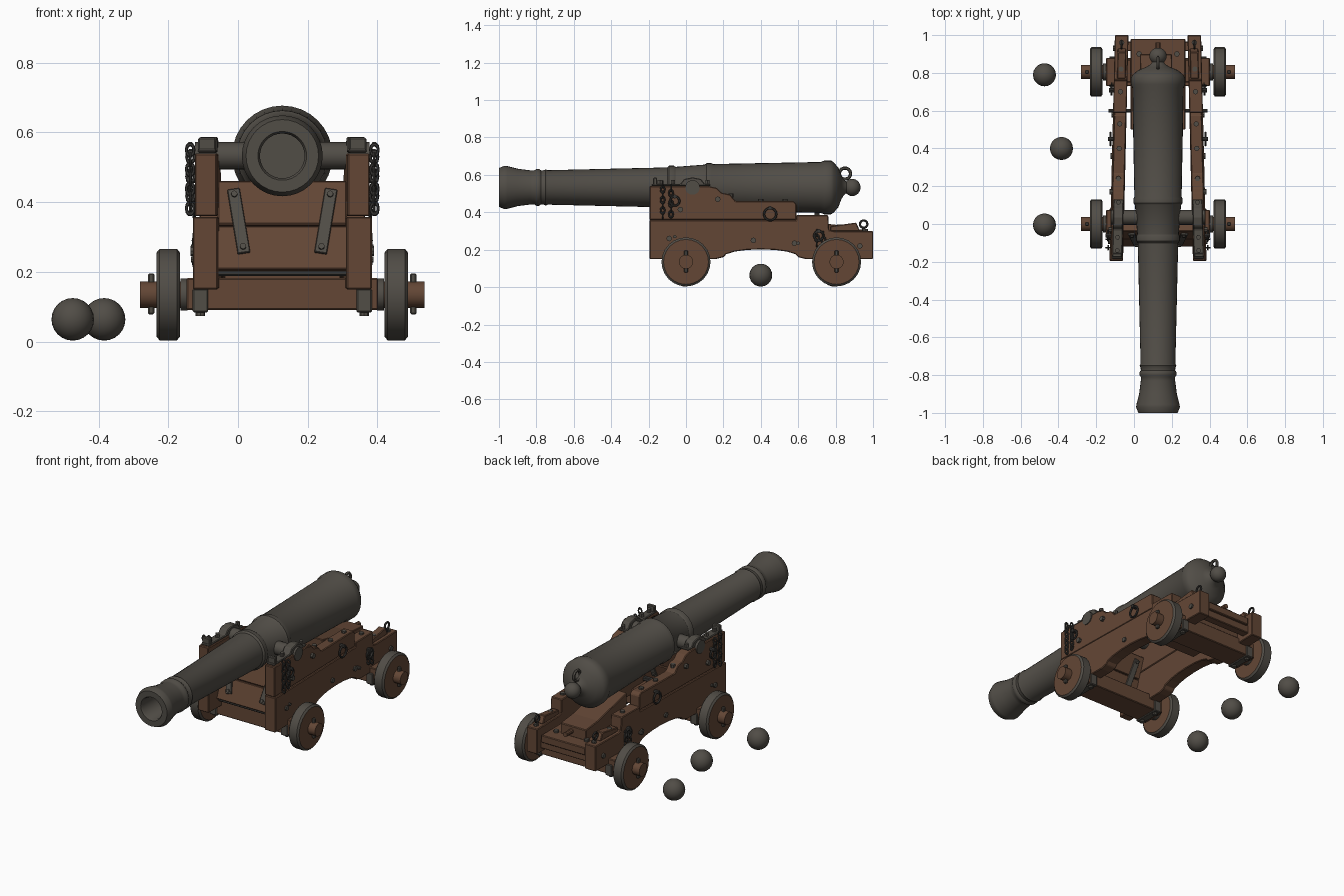
import bpy, bmesh, math
from mathutils import Vector, Matrix

cube = bpy.data.objects.get("Cube")
if cube:
    bpy.data.objects.remove(cube, do_unlink=True)

CX = 0.127           # centre line of the gun
AXIS_Z = 0.533       # height of the bore
AXLES = {"front": 0.0, "rear": 0.805}
SIDES = {"left": 1, "right": -1}


def material(name, rgb):
    m = bpy.data.materials.new(name)
    m.use_nodes = True
    m.diffuse_color = (*rgb, 1)
    m.node_tree.nodes["Principled BSDF"].inputs["Base Color"].default_value = (*rgb, 1)
    return m


WOOD = material("brown wood", (0.125, 0.062, 0.036))
IRON = material("grey iron", (0.082, 0.074, 0.062))
DARK = material("dark iron", (0.04, 0.038, 0.035))


def finish(name, bm, mats, smooth=False, bevel=0):
    bmesh.ops.recalc_face_normals(bm, faces=bm.faces)
    mesh = bpy.data.meshes.new(name)
    bm.to_mesh(mesh)
    bm.free()
    ob = bpy.data.objects.new(name, mesh)
    bpy.context.collection.objects.link(ob)
    for m in mats:
        mesh.materials.append(m)
    if bevel:
        mod = ob.modifiers.new("soft edges", 'BEVEL')
        mod.width, mod.segments = bevel, 1
    if smooth:
        bpy.ops.object.select_all(action='DESELECT')
        ob.select_set(True)
        bpy.context.view_layer.objects.active = ob
        bpy.ops.object.shade_smooth_by_angle(angle=math.radians(35))
    return ob


def box(name, centre, size, mat, rot=None, bevel=0.004):
    bm = bmesh.new()
    m = Matrix.Translation(centre) @ (rot or Matrix()) @ Matrix.Diagonal((*size, 1))
    bmesh.ops.create_cube(bm, size=1, matrix=m)
    return finish(name, bm, [mat], bevel=bevel)


def lathe(name, profile, origin, axis, mats, segments=24, rule=None):
    """Turn (radius, distance) pairs about an axis."""
    bm = bmesh.new()
    m = Matrix.Translation(origin) @ Vector(axis).to_track_quat('Z', 'Y').to_matrix().to_4x4()
    verts = [bm.verts.new(m @ Vector((r, 0, d))) for r, d in profile]
    edges = [bm.edges.new(p) for p in zip(verts, verts[1:])]
    bmesh.ops.spin(bm, geom=verts + edges, cent=origin, axis=Vector(axis),
                   angle=math.tau, steps=segments, use_duplicate=False)
    bmesh.ops.remove_doubles(bm, verts=bm.verts, dist=0.0003)
    bm.normal_update()
    if rule:
        for f in bm.faces:
            f.material_index = rule(f)
    return finish(name, bm, mats, smooth=True)


def rod(name, start, end, radius, mat, segments=10):
    a, b = Vector(start), Vector(end)
    return lathe(name, [(0, 0), (radius, 0), (radius, (b - a).length), (0, (b - a).length)],
                 a, (b - a).normalized(), [mat], segments)


def ring(name, centre, major, minor, axis, mat, stretch=1, segments=14):
    bm = bmesh.new()
    m = Matrix.Translation(centre) @ Matrix.Diagonal((1, 1, stretch, 1)) \
        @ Vector(axis).to_track_quat('Z', 'Y').to_matrix().to_4x4()
    loops = []
    for i in range(segments):
        a = math.tau * i / segments
        loops.append([bm.verts.new(m @ Vector(((major + minor * math.cos(b)) * math.cos(a),
                                               (major + minor * math.cos(b)) * math.sin(a),
                                               minor * math.sin(b))))
                      for b in (math.tau * j / 6 for j in range(6))])
    for i in range(segments):
        p, q = loops[i], loops[(i + 1) % segments]
        for j in range(6):
            k = (j + 1) % 6
            bm.faces.new((p[j], p[k], q[k], q[j]))
    return finish(name, bm, [mat], smooth=True)


def side_x(s, offset, y):
    """The cheeks draw together towards the back."""
    return CX + s * (offset - 0.024 * (y + 0.2))


def plank(name, outline, s, inner, outer, mat):
    """Extrude a (y, z) outline between two distances from the centre line."""
    bm = bmesh.new()
    a = [bm.verts.new((side_x(s, inner, y), y, z)) for y, z in outline]
    b = [bm.verts.new((side_x(s, outer, y), y, z)) for y, z in outline]
    bm.faces.new(a)
    bm.faces.new(b[::-1])
    for i in range(len(a)):
        j = (i + 1) % len(a)
        bm.faces.new((a[i], b[i], b[j], a[j]))
    return finish(name, bm, [mat], bevel=0.004)


# Barrel with bore, mouldings and rear knob
barrel = [(0, 0.45), (0.064, 0.45), (0.064, 0.01), (0.07, 0), (0.104, 0), (0.116, 0.03), (0.114, 0.045),
          (0.1, 0.1), (0.091, 0.17), (0.091, 0.19), (0.098, 0.2), (0.098, 0.215), (0.091, 0.225),
          (0.092, 0.24), (0.097, 0.25), (0.092, 0.26), (0.107, 0.9), (0.116, 0.91), (0.116, 0.935),
          (0.11, 0.945), (0.122, 1.1), (0.13, 1.11), (0.13, 1.135), (0.125, 1.145), (0.136, 1.72),
          (0.144, 1.74), (0.144, 1.775), (0.134, 1.79), (0.105, 1.815), (0.065, 1.83), (0.04, 1.845),
          (0.029, 1.86)]
barrel += [(0.046 * math.sin(a), 1.889 - 0.044 * math.cos(a))
           for a in (math.radians(45 + 15 * i) for i in range(10))]
lathe("barrel", barrel, (CX, -1, AXIS_Z), (0, 1, 0), [IRON], 32)
ring("breech_loop", (CX, 0.85, 0.607), 0.03, 0.009, (1, 0, 0), IRON)
rod("vent_pin", (CX, 0.76, 0.66), (CX, 0.76, 0.675), 0.012, IRON)
rod("trunnions", (CX - 0.25, 0.035, AXIS_Z), (CX + 0.25, 0.035, AXIS_Z), 0.039, IRON, 20)

# Outlines of the stepped cheeks
lower = [(-0.195, 0.15), (-0.195, 0.358), (0.59, 0.358), (0.59, 0.385), (0.76, 0.385), (0.765, 0.305),
         (0.79, 0.3), (1, 0.3), (1, 0.15), (0.64, 0.15)]
lower += [(0.4 + 0.2 * math.cos(a), 0.16 + 0.042 * math.sin(a))
          for a in (math.pi * i / 8 for i in range(9))] + [(0.16, 0.15)]
upper = [(-0.195, 0.36), (-0.195, 0.54), (0.12, 0.54), (0.165, 0.53), (0.19, 0.505), (0.235, 0.495),
         (0.265, 0.46), (0.575, 0.46), (0.59, 0.445), (0.59, 0.36)]

for side, s in SIDES.items():
    plank(f"{side}_cheek_lower", lower, s, 0.185, 0.257, WOOD)
    plank(f"{side}_cheek_upper", upper, s, 0.187, 0.251, WOOD)
    plank(f"{side}_step_wedge", [(0.77, 0.3), (0.77, 0.325), (0.91, 0.345), (0.93, 0.3)], s, 0.195, 0.24, WOOD)

    # Iron cap over the trunnion
    cap = [(-0.185, 0.541), (-0.185, 0.552), (-0.03, 0.552), (-0.01, 0.578), (0.035, 0.587),
           (0.08, 0.578), (0.1, 0.552), (0.13, 0.552), (0.13, 0.541)]
    plank(f"{side}_trunnion_cap", cap, s, 0.19, 0.243, IRON)
    for y in (-0.14, -0.07, 0.115):
        x = side_x(s, 0.217, y)
        rod(f"{side}_cap_bolt", (x, y, 0.545), (x, y, 0.572), 0.013, IRON, 6)
    box(f"{side}_cap_key", (side_x(s, 0.217, -0.16), -0.165, 0.565), (0.05, 0.022, 0.04), IRON)

    # Bolt heads on the cheek sides and tops
    for y, z in ((-0.09, 0.26), (-0.03, 0.415), (0.58, 0.235), (0.36, 0.25), (0.93, 0.22), (0.17, 0.47)):
        x = side_x(s, 0.25, y)
        rod(f"{side}_cheek_bolt", (x, y, z), (x + s * 0.016, y, z), 0.015, IRON, 8)
    for y, z in ((0.24, 0.49), (0.4, 0.46), (0.53, 0.46), (0.7, 0.385), (0.82, 0.325), (0.96, 0.3)):
        x = side_x(s, 0.22, y)
        rod(f"{side}_top_bolt", (x, y, z - 0.01), (x, y, z + 0.01), 0.014, IRON, 8)

    # Rings and hanging chains
    for y, z, r in ((0.45, 0.39, 0.033), (-0.06, 0.46, 0.025), (0.71, 0.275, 0.025)):
        x = side_x(s, 0.268, y)
        ring(f"{side}_tackle_ring", (x, y, z), r, 0.006, (1, 0, 0), DARK)
        rod(f"{side}_ring_eye", (x - s * 0.03, y, z + r), (x + s * 0.012, y, z + r), 0.011, DARK, 8)
    for y, top, count in ((-0.125, 0.55, 7), (-0.08, 0.53, 6), (0.7, 0.29, 3), (0.735, 0.28, 3)):
        for i in range(count):
            axis = (1, 0, 0) if i % 2 else (0, 1, 0)
            ring(f"{side}_chain_link", (side_x(s, 0.266, y), y, top - 0.028 * i),
                 0.011, 0.0045, axis, DARK, 1.5, 10)
    x = side_x(s, 0.22, 0.95)
    ring(f"{side}_rear_eye", (x, 0.95, 0.337), 0.02, 0.006, (1, 0, 0), DARK)
    rod(f"{side}_rear_eye_stem", (x, 0.95, 0.29), (x, 0.95, 0.318), 0.008, DARK, 8)

    # Wheels: wooden faces with an iron tread
    for end, y in AXLES.items():
        wheel = [(0, 0.293), (0.12, 0.293), (0.131, 0.302), (0.131, 0.352), (0.12, 0.361), (0, 0.361)]
        lathe(f"{end}_{side}_wheel", wheel, (CX, y, 0.135), (s, 0, 0), [WOOD, IRON], 24,
              lambda f: int(abs(f.normal.x) < 0.9))
        rod(f"{end}_{side}_axle_arm", (CX + s * 0.24, y, 0.135), (CX + s * 0.408, y, 0.135), 0.038, WOOD, 16)
        box(f"{end}_{side}_linch_pin", (CX + s * 0.376, y, 0.137), (0.018, 0.02, 0.118), IRON)
        lathe(f"{end}_{side}_axle_collar", [(0.038, 0), (0.046, 0), (0.046, 0.02), (0.038, 0.02)],
              (CX + s * 0.272, y, 0.135), (s, 0, 0), [IRON], 16)
        box(f"{end}_{side}_axle_strap", (CX + s * 0.235, y, 0.118), (0.045, 0.165, 0.068), IRON)
        for dy in (-0.055, 0.055):
            x = CX + s * 0.235
            rod(f"{end}_{side}_strap_bolt", (x, y + dy, 0.074), (x, y + dy, 0.09), 0.014, IRON, 8)

# Axle beams and tie rods
for end, y in AXLES.items():
    box(f"{end}_axle_beam", (CX, y, 0.137), (0.55, 0.15, 0.092), WOOD)
for y, z in ((0.6, 0.235), (-0.06, 0.27)):
    rod("tie_rod", (CX - 0.262, y, z), (CX + 0.262, y, z), 0.009, IRON)

# Leaning front boards with iron straps on both faces
lean = Matrix.Rotation(math.radians(-18), 4, 'X')
up = lean @ Vector((0, 0, 1))
out = lean @ Vector((0, -1, 0))
mid = Vector((CX, -0.05, 0.325))
for name, d, w in (("upper_front_board", 0.068, 0.372), ("lower_front_board", -0.067, 0.38)):
    box(name, mid + up * d, (w, 0.06, 0.132), WOOD, lean)
for s in SIDES.values():
    for face in (1, -1):
        turn = lean @ Matrix.Rotation(s * math.radians(9), 4, 'Y')
        pos = mid + out * face * 0.034 + Vector((s * 0.125, 0, 0.01))
        box("board_strap", pos, (0.036, 0.012, 0.195), IRON, turn, 0.002)
        for d in (-0.08, 0.08):
            p = pos + (turn @ Vector((0, 0, d)))
            rod("strap_rivet", p, p + out * face * 0.014, 0.009, IRON, 8)
box("front_sill", (CX, -0.07, 0.2), (0.38, 0.07, 0.022), DARK)

# Rear bed, transom and wedge under the breech
box("rear_bed", (CX, 0.74, 0.24), (0.29, 0.48, 0.045), WOOD)
box("rear_transom", (CX, 0.81, 0.2), (0.34, 0.12, 0.06), WOOD)
box("rear_sill", (CX, 0.94, 0.2), (0.33, 0.05, 0.05), WOOD)
plank("breech_wedge", [(0.5, 0.26), (0.5, 0.395), (0.78, 0.335), (0.9, 0.325), (0.9, 0.26)], 1, -0.07, 0.1, WOOD)
rod("wedge_handle", (CX, 0.89, 0.295), (CX, 0.96, 0.295), 0.014, WOOD)
for s in SIDES.values():
    rod("bed_bolt", (CX + s * 0.1, 0.9, 0.255), (CX + s * 0.1, 0.9, 0.275), 0.015, IRON, 8)

# Shot lying beside the carriage
for i, (x, y) in enumerate(((-0.474, 0.79), (-0.384, 0.4), (-0.474, -0.005))):
    half_turn = [(0.061 * math.sin(a), -0.061 * math.cos(a)) for a in (math.pi * j / 12 for j in range(13))]
    lathe(f"cannonball_{i + 1}", half_turn, (x, y, 0.064), (0, 0, 1), [IRON], 20)
